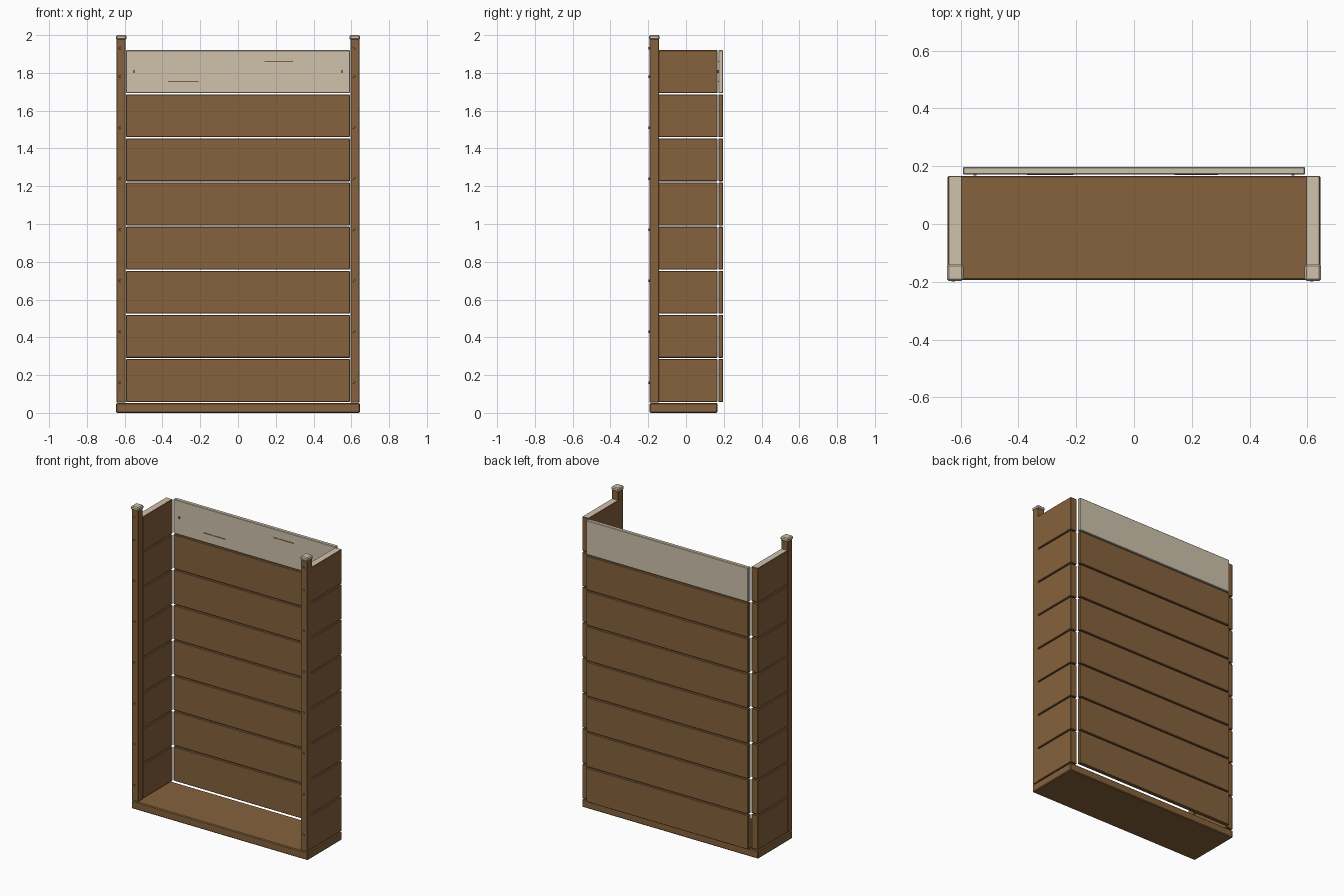
import bpy, bmesh, math
from mathutils import Matrix

cube = bpy.data.objects.get("Cube")
if cube:
    bpy.data.objects.remove(cube, do_unlink=True)


def material(name, rgb):
    m = bpy.data.materials.new(name)
    m.use_nodes = True
    m.diffuse_color = (*rgb, 1)
    m.node_tree.nodes["Principled BSDF"].inputs["Base Color"].default_value = (*rgb, 1)
    return m


BROWN = material("brown wood", (0.235, 0.122, 0.045))
CREAM = material("cream paint", (0.62, 0.54, 0.41))


def finish(name, bm, mats):
    mesh = bpy.data.meshes.new(name)
    bm.to_mesh(mesh)
    bm.free()
    for m in mats:
        mesh.materials.append(m)
    ob = bpy.data.objects.new(name, mesh)
    bpy.context.collection.objects.link(ob)
    return ob


def box(name, x, y, z, mats, bevel=0.003, cream_top=False):
    """Bevelled block from (min, max) ranges; cream_top paints upward faces."""
    bm = bmesh.new()
    bmesh.ops.create_cube(bm, size=1)
    for v in bm.verts:
        v.co = [r[0] if c < 0 else r[1] for c, r in zip(v.co, (x, y, z))]
    if bevel:
        bmesh.ops.bevel(bm, geom=bm.edges[:], offset=bevel, segments=1, affect='EDGES')
    bm.normal_update()
    if cream_top:
        for f in bm.faces:
            f.material_index = int(f.normal.z > 0.9)
    return finish(name, bm, mats)


def span(side, a, b):
    return tuple(sorted((side * a, side * b)))


WALL_IN, WALL_OUT = 0.595, 0.643
FRONT, BACK = -0.193, 0.167
START, TOP, ROWS, GAP = 0.058, 1.92, 8, 0.007
PITCH = (TOP - START + GAP) / ROWS

# Floor plank
box("floor", (-0.645, 0.645), (FRONT, BACK), (0, 0.052), [BROWN], 0.005)

# Back boards, the top one painted
for i in range(ROWS):
    z = START + i * PITCH
    paint = CREAM if i == ROWS - 1 else BROWN
    box(f"back_board_{i + 1}", (-0.592, 0.592), (0.171, 0.197),
        (z, z + PITCH - GAP), [paint])

for side, label in ((1, "left"), (-1, "right")):
    # Side wall boards with a painted top edge
    for i in range(ROWS):
        z = START + i * PITCH
        last = i == ROWS - 1
        box(f"{label}_side_board_{i + 1}", span(side, WALL_IN, WALL_OUT),
            (-0.146, BACK), (z, z + PITCH - GAP), [BROWN, CREAM], cream_top=last)

    # Front post and its cap
    box(f"{label}_post", span(side, WALL_IN, WALL_OUT), (FRONT, -0.143),
        (0.055, 1.98), [BROWN], 0.002)
    box(f"{label}_post_cap", span(side, 0.591, 0.647), (-0.197, -0.139),
        (1.975, 2.0), [CREAM], 0.006)

    # Pegs down the front of the post
    bm = bmesh.new()
    for z in [0.16 + 0.27 * k for k in range(7)] + [1.93]:
        place = (Matrix.Translation((side * 0.62 - 0.005, FRONT - 0.002, z))
                 @ Matrix.Rotation(math.pi / 2, 4, 'X'))
        bmesh.ops.create_cone(bm, cap_ends=True, segments=8, radius1=0.007,
                              radius2=0.006, depth=0.007, matrix=place)
    finish(f"{label}_post_pegs", bm, [BROWN])

    # Peg at the end of the painted board
    box(f"{label}_board_peg", span(side, 0.545, 0.555), (0.168, 0.172),
        (1.8, 1.815), [BROWN], 0)

# Worn scratches showing wood through the paint
box("lower_scratch", (-0.37, -0.21), (0.1695, 0.172), (1.752, 1.758), [BROWN], 0)
box("upper_scratch", (0.14, 0.29), (0.1695, 0.172), (1.858, 1.864), [BROWN], 0)
